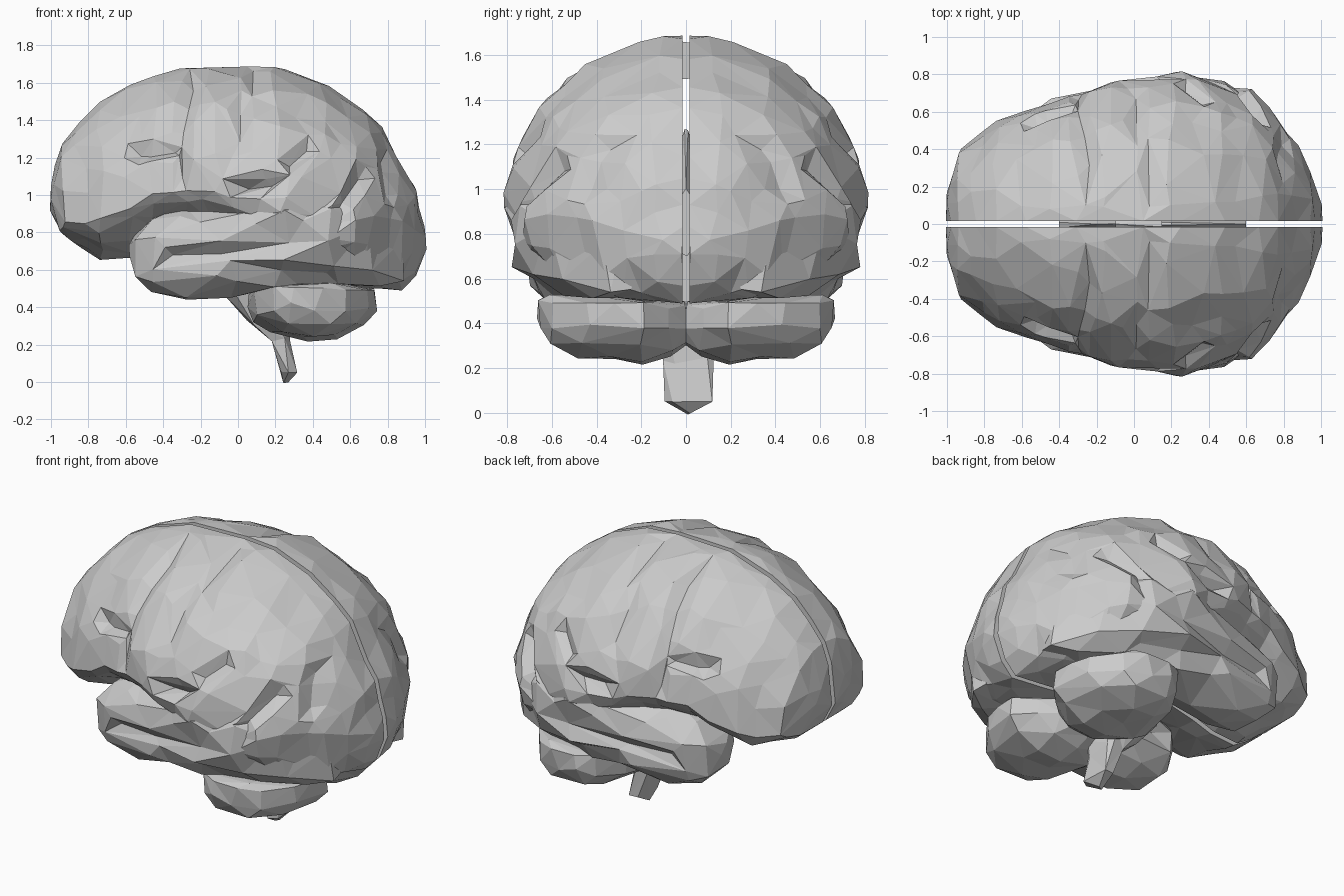
import bpy, bmesh
from math import sin, cos, pi, tau, copysign, exp
from mathutils import Vector, noise
from mathutils.geometry import intersect_point_line

cube = bpy.data.objects.get("Cube")
if cube:
    bpy.data.objects.remove(cube, do_unlink=True)

RING = 44
STEPS = 5
AXES = {"X": lambda s, a, b: (s, a, b),
        "Y": lambda s, a, b: (a, s, b),
        "Z": lambda s, a, b: (a, b, s)}


def power(value, n):
    return copysign(abs(value) ** (2 / n), value)


def section(row, half, n_up):
    """Superellipse outline; half gives a D shape with a flat inner wall."""
    s, a_lo, a_hi, b_lo, b_mid, b_hi, n_low = row
    points = []
    for k in range(RING):
        t = pi * k / (RING - 1) if half else tau * k / RING
        n = n_up if cos(t) > 0 else n_low
        u, h = power(sin(t), n), power(cos(t), n)
        a = a_lo + (a_hi - a_lo) * (u if half else (1 + u) / 2)
        b = b_mid + h * ((b_hi - b_mid) if h > 0 else (b_mid - b_lo))
        points.append((s, a, b))
    return points


def groove_depth(co, grooves):
    """Depth of the nearest fold, each fold drawn as a line in side view."""
    best = 0
    flat = Vector((co.x, 0, co.z))
    for depth, width, path in grooves:
        for p, q in zip(path, path[1:]):
            p, q = Vector((p[0], 0, p[1])), Vector((q[0], 0, q[1]))
            near, f = intersect_point_line(flat, p, q)
            near = p.lerp(q, min(max(f, 0), 1))
            best = max(best, depth * exp(-((flat - near).length / width) ** 2))
    return best


def loft(name, axis, rows, faces, half=False, n_up=2, grooves=(), rough=0.0,
         core=(0, 0.2, 0.95), mirror=True):
    """Skin the sections, press in the folds, then reduce to large facets."""
    bm = bmesh.new()
    stations = []
    for r0, r1 in zip(rows, rows[1:]):
        for i in range(STEPS):
            stations.append([p + (q - p) * i / STEPS for p, q in zip(r0, r1)])
    stations.append(rows[-1])
    rings = [[bm.verts.new(AXES[axis](*p)) for p in section(r, half, n_up)]
             for r in stations]
    for r0, r1 in zip(rings, rings[1:]):
        for k in range(RING):
            j = (k + 1) % RING
            bm.faces.new((r0[k], r0[j], r1[j], r1[k]))
    bm.faces.new(rings[0])
    bm.faces.new(rings[-1])
    for v in bm.verts:
        centre = Vector((v.co.x * 0.6 + core[0], core[1], core[2]))
        inward = (centre - v.co).normalized()
        push = rough * noise.noise(v.co * 5)
        if v.co.y > 0.06:
            push += groove_depth(v.co, grooves)
        wall = v.co.y
        v.co += inward * push
        if half:
            v.co.y = wall if wall < 0.03 else max(v.co.y, 0.025)
    bmesh.ops.triangulate(bm, faces=bm.faces[:])
    bmesh.ops.recalc_face_normals(bm, faces=bm.faces[:])
    mesh = bpy.data.meshes.new(name)
    bm.to_mesh(mesh)
    bm.free()
    obj = bpy.data.objects.new(name, mesh)
    bpy.context.collection.objects.link(obj)
    dec = obj.modifiers.new("facets", "DECIMATE")
    dec.ratio = faces / len(mesh.polygons)
    dec.use_collapse_triangulate = True
    if mirror:
        mir = obj.modifiers.new("other_side", "MIRROR")
        mir.use_axis = (False, True, False)
        mir.use_mirror_merge = False
    return obj


# Upper brain: x, inner y, outer y, bottom z, widest z, top z, underside squareness
cerebrum = [
    (-1.0, .015, .16, .92, .99, 1.08, 2),
    (-.94, .015, .41, .8, .87, 1.28, 2.2),
    (-.85, .015, .47, .73, .86, 1.39, 1.8),
    (-.73, .015, .54, .66, .87, 1.5, 1.6),
    (-.57, .015, .61, .67, .94, 1.59, 1.5),
    (-.45, .015, .65, .71, 1.02, 1.64, 1.4),
    (-.28, .015, .7, .75, 1.03, 1.67, 1.5),
    (-.12, .015, .77, .74, 1.03, 1.69, 1.7),
    (.22, .015, .81, .62, .96, 1.68, 2),
    (.48, .015, .75, .52, .91, 1.59, 2.4),
    (.62, .015, .7, .5, .88, 1.49, 2.5),
    (.77, .015, .54, .5, .86, 1.37, 2.5),
    (.87, .015, .42, .5, .84, 1.18, 2.3),
    (.95, .015, .28, .57, .82, 1.05, 2),
    (1.0, .015, .1, .72, .77, .83, 2)]
folds = [
    (.06, .04, [(-.54, 1.23), (-.34, 1.26)]),
    (.03, .035, [(-.3, 1.36), (-.24, 1.62)]),
    (.03, .035, [(-.3, 1.08), (-.3, 1.3)]),
    (.04, .04, [(-.02, 1.2), (.0, 1.42), (.1, 1.66)]),
    (.05, .04, [(.27, 1.16), (.38, 1.26)]),
    (.05, .035, [(.5, .84), (.67, 1.1)]),
    (.035, .035, [(.78, 1.2), (.82, 1.0)]),
    (.08, .035, [(0, 1.04), (.22, 1.07)])]
loft("cerebral_hemispheres", "X", cerebrum, 440, half=True, n_up=1.85,
     grooves=folds, rough=.025)

# Side lobes below the long lateral fissure
temporal = [
    (-.58, .42, .53, .64, .7, .75, 2),
    (-.55, .32, .61, .55, .69, .8, 2.6),
    (-.46, .23, .66, .48, .7, .88, 2.5),
    (-.28, .19, .71, .44, .74, .94, 2.3),
    (0, .17, .76, .47, .8, .99, 2.2),
    (.25, .17, .81, .5, .86, 1.04, 2.3),
    (.5, .2, .75, .51, .85, 1.03, 2.3),
    (.72, .2, .58, .51, .78, .92, 2.3),
    (.88, .2, .38, .53, .7, .8, 2)]
side_folds = [
    (.06, .04, [(-.4, .66), (-.05, .68), (.35, .78)]),
    (.045, .04, [(-.02, .6), (.5, .56)])]
loft("temporal_lobes", "X", temporal, 170, n_up=2.2, grooves=side_folds,
     rough=.02, core=(.05, .4, .75))

# Small hind lobes, skinned outward from the middle
cerebellum = [
    (0, .18, .54, .31, .42, .5, 2.2),
    (.07, .12, .64, .26, .42, .51, 2.2),
    (.2, .05, .74, .22, .43, .52, 2.1),
    (.45, .08, .7, .25, .45, .53, 2.2),
    (.6, .18, .58, .3, .46, .53, 2.5),
    (.66, .28, .47, .38, .46, .51, 2)]
loft("cerebellum", "Y", cerebellum, 90, n_up=3.2, rough=.02,
     core=(.16, .3, .4))

# Stem tapering down and back
stem = [
    (0, .24, .27, -.01, .01, .03, 2),
    (.05, .23, .32, -.09, .01, .12, 3),
    (.22, .17, .28, -.1, .01, .13, 3),
    (.33, .04, .28, -.13, 0, .13, 3),
    (.48, -.09, .25, -.16, 0, .16, 2.5),
    (.8, -.15, .25, -.15, 0, .15, 2.5)]
loft("brain_stem", "Z", stem, 60, n_up=3, mirror=False)

# Central bridges joining the two halves
callosum = [
    (-.4, -.04, .04, .85, .98, 1.1, 2),
    (-.2, -.04, .04, .76, 1.0, 1.24, 2),
    (.2, -.04, .04, .7, 1.0, 1.27, 2),
    (.6, -.04, .04, .7, .85, 1.0, 2)]
loft("central_bridge", "X", callosum, 60, mirror=False)
crown = [
    (-.1, -.04, .04, 1.5, 1.58, 1.65, 3),
    (.15, -.04, .04, 1.49, 1.58, 1.66, 3)]
loft("crown_bridge", "X", crown, 24, n_up=3, mirror=False)
